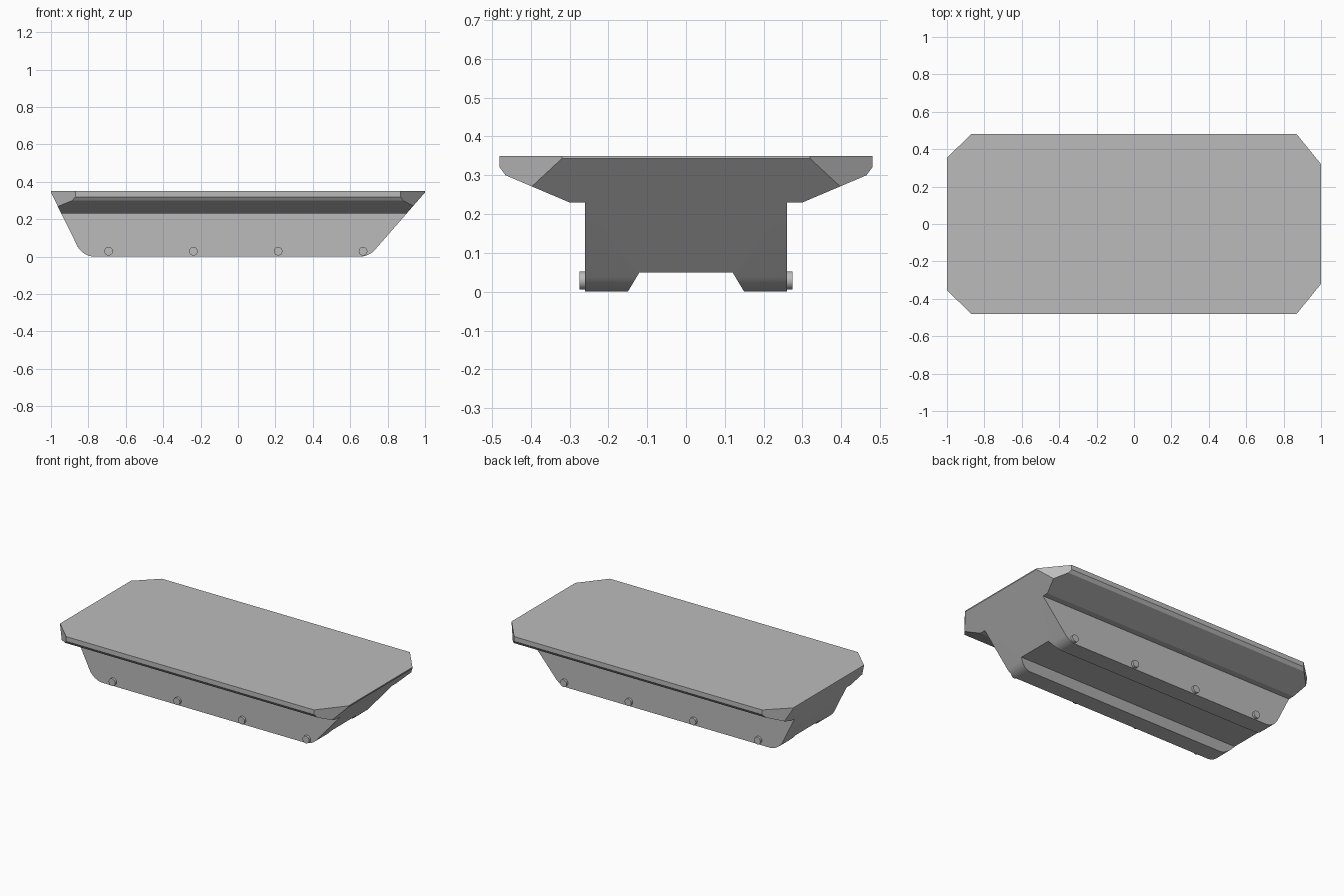
import bpy, bmesh, math
from mathutils import Vector

cube = bpy.data.objects.get("Cube")
if cube:
    bpy.data.objects.remove(cube, do_unlink=True)

grey = bpy.data.materials.new("plain grey")
grey.use_nodes = True
GREY = (0.5, 0.5, 0.5, 1)
grey.diffuse_color = GREY
grey.node_tree.nodes["Principled BSDF"].inputs["Base Color"].default_value = GREY


def make_object(name, bm, angle):
    bmesh.ops.recalc_face_normals(bm, faces=bm.faces)
    mesh = bpy.data.meshes.new(name)
    bm.to_mesh(mesh)
    bm.free()
    mesh.materials.append(grey)
    obj = bpy.data.objects.new(name, mesh)
    bpy.context.collection.objects.link(obj)
    bpy.ops.object.select_all(action='DESELECT')
    obj.select_set(True)
    bpy.context.view_layer.objects.active = obj
    bpy.ops.object.shade_smooth_by_angle(angle=math.radians(angle))
    return obj


def trim(bm, point, normal):
    """Cut away everything beyond a plane and cap the opening."""
    geom = bm.verts[:] + bm.edges[:] + bm.faces[:]
    cut = bmesh.ops.bisect_plane(bm, geom=geom, dist=1e-5, plane_co=point,
                                 plane_no=normal, clear_outer=True)["geom_cut"]
    rim = [e for e in cut if isinstance(e, bmesh.types.BMEdge) and e.is_boundary]
    if rim:
        bmesh.ops.holes_fill(bm, edges=rim, sides=0)


def end_profile(side, top_z, foot_x, tangent, steps=8):
    """Raked end line in x and z, blended into the flat bottom by an arc."""
    top, foot = Vector((side, top_z)), Vector((side * foot_x, 0))
    rake = (top - foot).normalized()
    flat = Vector((-side, 0))
    a, b = foot + rake * tangent, foot + flat * tangent
    half = rake.angle(flat) / 2
    centre = foot + (rake + flat).normalized() * tangent / math.cos(half)
    ra, rb = a - centre, b - centre
    turn = ra.angle(rb)
    arc = [centre + (ra * math.sin(turn * (1 - i / steps))
                     + rb * math.sin(turn * i / steps)) / math.sin(turn)
           for i in range(steps + 1)]
    return [top] + arc


# Hull: one cross-section run lengthwise
half_section = [(0.12, 0.05), (0.15, 0), (0.26, 0), (0.26, 0.23), (0.30, 0.23),
                (0.465, 0.30), (0.48, 0.32), (0.48, 0.35)]
section = half_section + [(-y, z) for y, z in reversed(half_section)]
bm = bmesh.new()
face = bm.faces.new([bm.verts.new((-1, y, z)) for y, z in section])
run = bmesh.ops.extrude_face_region(bm, geom=[face], use_keep_orig=True)["geom"]
bmesh.ops.translate(bm, vec=(2, 0, 0),
                    verts=[v for v in run if isinstance(v, bmesh.types.BMVert)])
bmesh.ops.recalc_face_normals(bm, faces=bm.faces)

# Raked ends with rounded feet
for side, foot_x, tangent in ((-1, 0.831, 0.065), (1, 0.70, 0.05)):
    line = end_profile(side, 0.343, foot_x, tangent)
    for p, q in zip(line, line[1:]):
        d = q - p
        trim(bm, (p.x, 0, p.y), Vector((-d.y * side, 0, d.x * side)) * 1.0)

# Upright corner chamfers
for side, end_y in ((-1, 0.355), (1, 0.32)):
    for face_y in (-1, 1):
        trim(bm, (side * 0.87, face_y * 0.48, 0),
             Vector((side * (0.48 - end_y), face_y * 0.13, 0)))
make_object("hull", bm, 15)

# Side pins along the foot of the hull
for row, face_y in (("front", -1), ("back", 1)):
    for i in range(4):
        bm = bmesh.new()
        bmesh.ops.create_cone(bm, cap_ends=True, segments=24,
                              radius1=0.023, radius2=0.023, depth=0.06)
        for v in bm.verts:
            x, y, z = v.co
            v.co = (x - 0.692 + i * 0.4535, z + face_y * 0.245, y + 0.029)
        make_object(f"{row}_pin_{i + 1}", bm, 30)
